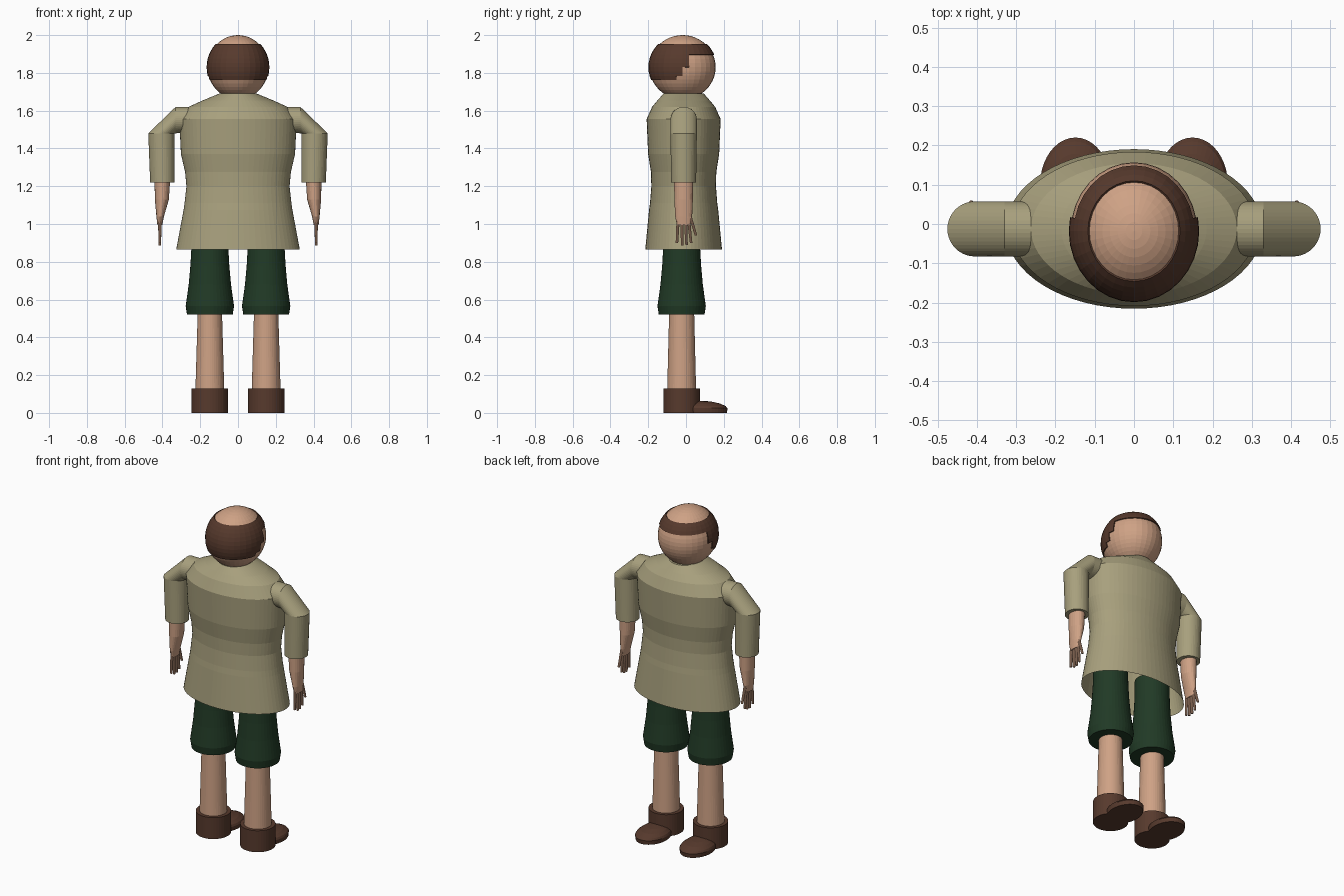
import bpy, bmesh, math
from mathutils import Vector, Matrix

if "Cube" in bpy.data.objects:
    bpy.data.objects.remove(bpy.data.objects["Cube"])

CY = -0.0125  # shared depth centre of the torso and arms


def material(name, rgb):
    m = bpy.data.materials.new(name)
    m.diffuse_color = (*rgb, 1)
    m.use_nodes = True
    m.node_tree.nodes["Principled BSDF"].inputs["Base Color"].default_value = m.diffuse_color
    return m


SKIN = material("skin", (0.62, 0.36, 0.235))
SHIRT = material("khaki cloth", (0.39, 0.35, 0.205))
GREEN = material("dark green cloth", (0.015, 0.042, 0.019))
BROWN = material("dark brown", (0.095, 0.042, 0.026))


def finish(name, bm, mat, mirror=False):
    bmesh.ops.recalc_face_normals(bm, faces=bm.faces)
    mesh = bpy.data.meshes.new(name)
    bm.to_mesh(mesh)
    bm.free()
    mesh.materials.append(mat)
    ob = bpy.data.objects.new(name, mesh)
    bpy.context.collection.objects.link(ob)
    if mirror:
        ob.modifiers.new("mirror", 'MIRROR').use_mirror_merge = False
    return ob


def loft(bm, rings, segs=40, cap_start=True, cap_end=True):
    """Skin a list of elliptical rings given as (centre, u axis, v axis)."""
    loops = []
    for c, u, v in rings:
        c, u, v = Vector(c), Vector(u), Vector(v)
        loops.append([bm.verts.new(c + u * math.cos(t) + v * math.sin(t))
                      for t in (2 * math.pi * i / segs for i in range(segs))])
    for a, b in zip(loops, loops[1:]):
        for i in range(segs):
            j = (i + 1) % segs
            bm.faces.new((a[i], a[j], b[j], b[i]))
    if cap_start:
        bm.faces.new(loops[0])
    if cap_end:
        bm.faces.new(loops[-1])


def flat(x, y, z, rx, ry):
    return (x, y, z), (rx, 0, 0), (0, ry, 0)


def turned(name, mat, rings, mirror=False, **kw):
    bm = bmesh.new()
    loft(bm, [flat(*r) for r in rings], **kw)
    return finish(name, bm, mat, mirror)


# head
HEAD_C = Vector((0, -0.018, 1.83))


def ball(rx, ry, rz):
    bm = bmesh.new()
    bmesh.ops.create_uvsphere(bm, u_segments=32, v_segments=24, radius=1)
    bmesh.ops.transform(bm, verts=bm.verts,
                        matrix=Matrix.Translation(HEAD_C) @ Matrix.Diagonal((rx, ry, rz, 1)))
    return bm


finish("head", ball(0.161, 0.175, 0.17), SKIN)

# hair: ring around the bald crown, stepping down behind the ears
bm = ball(0.166, 0.181, 0.175)


def is_hair(p):
    if p.z > 1.955 or p.z < 1.763:
        return False
    if p.z > 1.897:
        return True
    limit = 0.02 if p.z > 1.825 else (-0.015 if p.z > 1.785 else -0.05)
    return p.y < limit


bmesh.ops.delete(bm, geom=[f for f in bm.faces if not is_hair(f.calc_center_median())],
                 context='FACES')
hair = finish("hair", bm, BROWN)
solid = hair.modifiers.new("thickness", 'SOLIDIFY')
solid.thickness = 0.006
solid.offset = -1

# shirt body, open at the hem
shirt_profile = [(0.865, 0.327, 0.203), (1.075, 0.288, 0.183), (1.11, 0.283, 0.178),
                 (1.20, 0.273, 0.171), (1.275, 0.28, 0.173), (1.37, 0.302, 0.188),
                 (1.555, 0.311, 0.196), (1.62, 0.262, 0.167), (1.655, 0.185, 0.138),
                 (1.69, 0.10, 0.107)]
turned("shirt", SHIRT, [(0, CY, z, rx, ry) for z, rx, ry in shirt_profile],
       segs=64, cap_start=False)

# sleeves: horizontal at the shoulder, turning straight down
R = 0.07
bm = bmesh.new()
loft(bm, [((0.23, CY, 1.555), (0, 0, 0.065), (0, R, 0)),
          ((0.33, CY, 1.55), (0, 0, R), (0, R, 0)),
          flat(0.405, CY, 1.48, R, R),
          flat(0.40, CY, 1.22, 0.065, 0.066)])
finish("sleeve", bm, SHIRT, mirror=True)

# forearms flattening into the hands
turned("forearm", SKIN, [(0.40, CY, 1.25, 0.042, 0.051), (0.403, CY, 1.13, 0.037, 0.049),
                         (0.412, CY, 1.04, 0.02, 0.045), (0.414, CY, 0.995, 0.013, 0.036)],
       mirror=True, segs=24)

# fingers: (root y, root z, tip y, tip z), the last one is the thumb
bm = bmesh.new()
for y0, z0, y1, z1 in [(-0.042, 1.02, -0.048, 0.90), (-0.022, 1.02, -0.02, 0.886),
                       (-0.002, 1.02, 0.003, 0.888), (0.014, 1.02, 0.027, 0.90),
                       (0.022, 1.04, 0.053, 0.94)]:
    loft(bm, [flat(0.414, y0, z0, 0.009, 0.009), flat(0.414, y1, z1, 0.007, 0.007)], segs=10)
finish("fingers", bm, SKIN, mirror=True)

# legs
LX, LY = 0.149, -0.023
turned("shorts_leg", GREEN, [(LX, LY, z, r, r) for z, r in
                             [(0.52, 0.121), (0.565, 0.128), (0.68, 0.112),
                              (0.78, 0.103), (0.87, 0.098), (1.0, 0.096)]], mirror=True)
turned("calf", SKIN, [(LX, LY, 0.10, 0.077, 0.077), (LX, LY, 0.54, 0.064, 0.066)],
       mirror=True)

# shoes: ankle cuff and a low rounded toe
turned("shoe_cuff", BROWN, [(LX, LY, 0, 0.097, 0.097), (LX, LY, 0.13, 0.097, 0.097)],
       mirror=True)
turned("shoe_toe", BROWN, [(LX, 0.10 - d, z, 0.09 * k, 0.12 * k) for z, k, d in
                           [(0, 0.97, 0), (0.025, 1, 0), (0.036, 0.94, 0.003),
                            (0.05, 0.74, 0.01), (0.06, 0.45, 0.02), (0.064, 0.15, 0.03)]],
       mirror=True)
